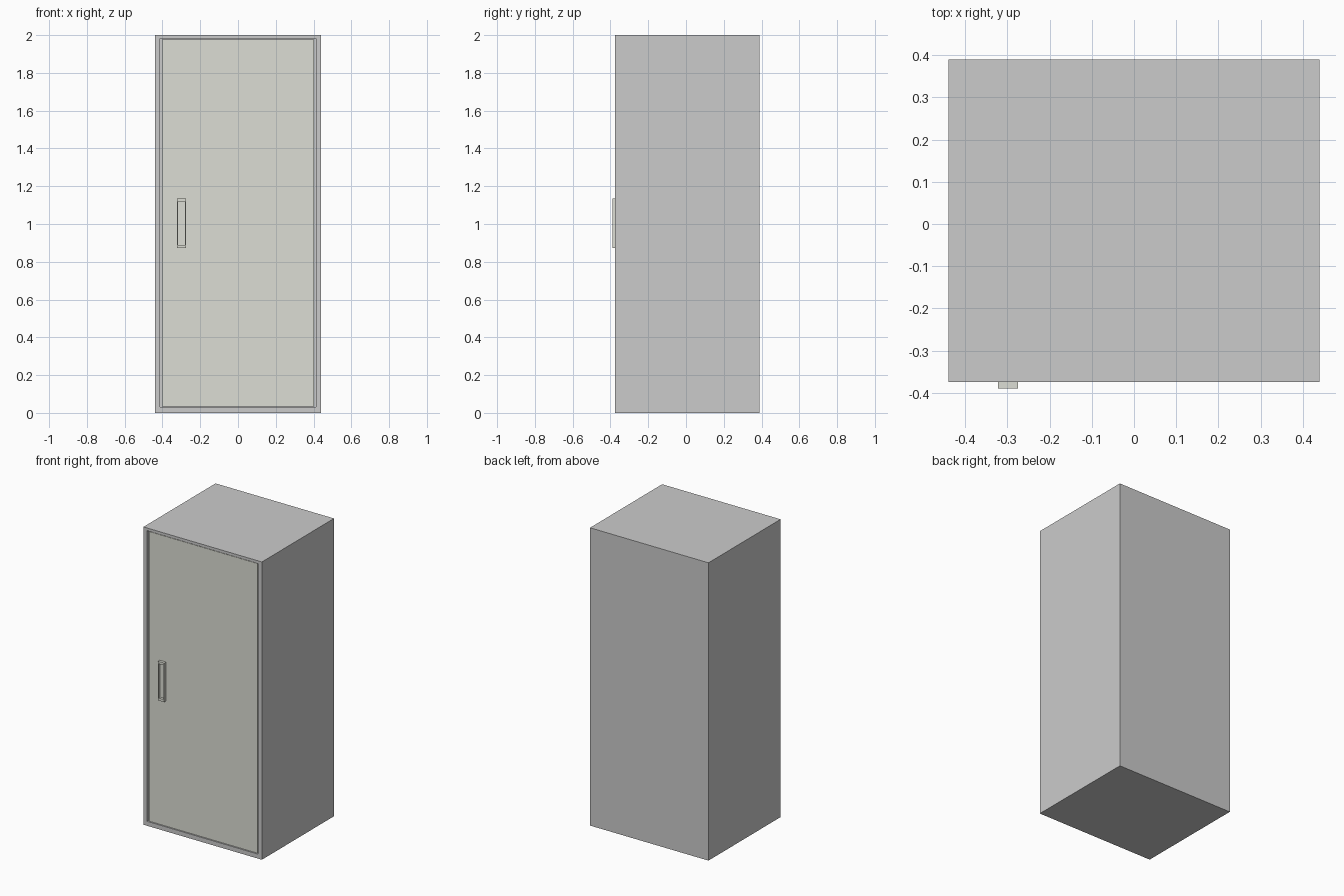
import bpy

if "Cube" in bpy.data.objects:
    bpy.data.objects.remove(bpy.data.objects["Cube"])

door_mat = bpy.data.materials.new("door_paint")
door_mat.diffuse_color = (0.72, 0.73, 0.66, 1)
door_mat.use_nodes = True
door_mat.node_tree.nodes["Principled BSDF"].inputs["Base Color"].default_value = door_mat.diffuse_color

FRONT, BACK = -0.375, 0.39


def mesh_object(name, verts, faces, mat=None):
    me = bpy.data.meshes.new(name)
    me.from_pydata(verts, [], faces)
    ob = bpy.data.objects.new(name, me)
    bpy.context.collection.objects.link(ob)
    if mat:
        me.materials.append(mat)
    return ob


def box(name, x0, x1, y0, y1, z0, z1, mat=None):
    v = [(x, y, z) for x in (x0, x1) for y in (y0, y1) for z in (z0, z1)]
    f = [(0, 1, 3, 2), (4, 6, 7, 5), (0, 4, 5, 1), (2, 3, 7, 6), (0, 2, 6, 4), (1, 5, 7, 3)]
    return mesh_object(name, v, f, mat)


def open_box(name, outer, inner, y_front, y_back, y_floor, mat=None):
    """Box whose front has a rectangular pocket reaching y_floor."""
    def ring(r, y):
        x0, x1, z0, z1 = r
        return [(x0, y, z0), (x1, y, z0), (x1, y, z1), (x0, y, z1)]
    v = ring(outer, y_back) + ring(outer, y_front) + ring(inner, y_front) + ring(inner, y_floor)
    f = [(3, 2, 1, 0), (12, 13, 14, 15)]
    for r in range(3):
        for i in range(4):
            j = (i + 1) % 4
            f.append((r * 4 + i, r * 4 + j, r * 4 + 4 + j, r * 4 + 4 + i))
    return mesh_object(name, v, f, mat)


# Hollow cabinet shell, open at the front
open_box("cabinet_body", (-0.44, 0.44, 0, 2), (-0.413, 0.413, 0.03, 1.982),
         FRONT, BACK, BACK - 0.03)

# Door panel set just inside the frame, with a narrow gap at each side
box("door", -0.403, 0.403, FRONT + 0.004, FRONT + 0.03, 0.033, 1.978, door_mat)

# Shallow pull handle with a raised rim
open_box("handle", (-0.322, -0.275, 0.873, 1.135), (-0.317, -0.28, 0.889, 1.119),
         -0.39, FRONT + 0.006, FRONT + 0.002, door_mat)
